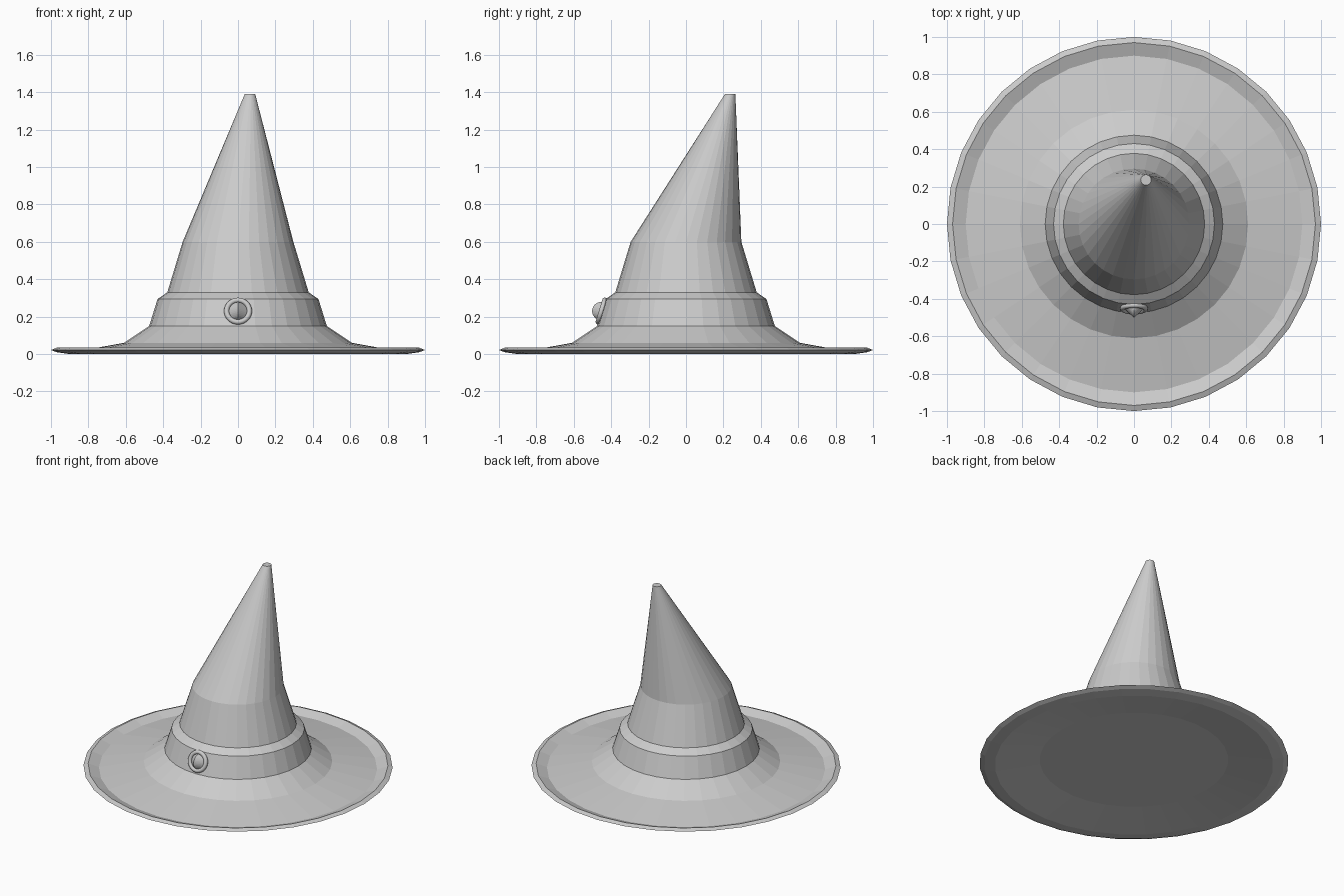
import bpy, bmesh
from math import sin, cos, pi, radians
from mathutils import Matrix

if "Cube" in bpy.data.objects:
    bpy.data.objects.remove(bpy.data.objects["Cube"])

SIDES = 32


def make_object(name, bm):
    bmesh.ops.recalc_face_normals(bm, faces=bm.faces)
    mesh = bpy.data.meshes.new(name)
    bm.to_mesh(mesh)
    bm.free()
    obj = bpy.data.objects.new(name, mesh)
    bpy.context.collection.objects.link(obj)
    return obj


def lathe(name, rings, cap_first=False, cap_last=False):
    """Skin circles given as (radius, z, centre x, centre y)."""
    bm = bmesh.new()
    loops = []
    for r, z, cx, cy in rings:
        loops.append([bm.verts.new((cx + r * cos(2 * pi * i / SIDES),
                                    cy + r * sin(2 * pi * i / SIDES), z))
                      for i in range(SIDES)])
    for a, b in zip(loops, loops[1:]):
        for i in range(SIDES):
            j = (i + 1) % SIDES
            bm.faces.new((a[i], a[j], b[j], b[i]))
    if cap_first:
        bm.faces.new(loops[0][::-1])
    if cap_last:
        bm.faces.new(loops[-1])
    return make_object(name, bm)


# Brim: closed underside, turned-up rim, slope up to the band
brim = [(0.61, 0.04), (0.90, 0.0), (0.97, 0.01), (1.0, 0.022),
        (0.97, 0.034), (0.90, 0.008), (0.61, 0.06), (0.475, 0.15)]
lathe("brim", [(r, z, 0, 0) for r, z in brim], cap_first=True)

# Hat band
band = [(0.475, 0.15), (0.43, 0.295), (0.378, 0.33)]
lathe("hat_band", [(r, z, 0, 0) for r, z in band])

# Crown leaning to the back with a small flat tip
lathe("crown", [(0.378, 0.33, 0, 0), (0.296, 0.60, 0, 0),
                (0.028, 1.39, 0.064, 0.236)], cap_last=True)

# Buckle ring, tilted to lie on the band
tilt = radians(17)
bpy.ops.mesh.primitive_torus_add(
    major_segments=32, minor_segments=10, major_radius=0.061, minor_radius=0.014,
    location=(0, -0.452, 0.23), rotation=(pi / 2 - tilt, 0, 0))
ring = bpy.context.object
ring.name = "buckle_ring"
bpy.ops.object.shade_smooth_by_angle(angle=radians(50))

# Gem: round from the front, with a vertical ridge
bm = bmesh.new()
bmesh.ops.create_uvsphere(bm, u_segments=4, v_segments=16, radius=0.049)
gem = make_object("buckle_gem", bm)
gem.matrix_world = (Matrix.Translation((0, -0.453, 0.23))
                    @ Matrix.Rotation(-tilt, 4, 'X'))
